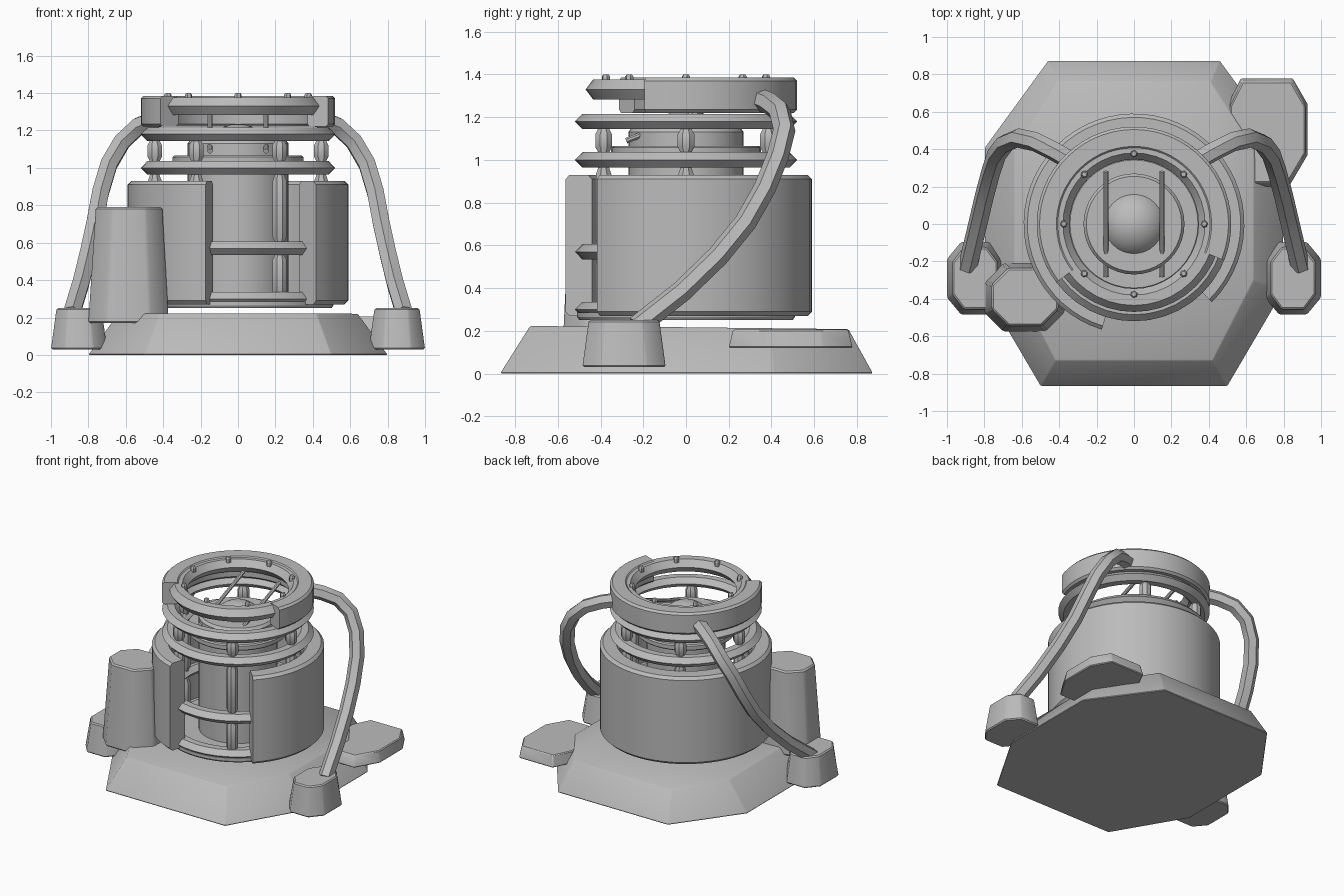
import bpy, bmesh, math
from mathutils import Vector

if "Cube" in bpy.data.objects:
    bpy.data.objects.remove(bpy.data.objects["Cube"])

grey = bpy.data.materials.new("plain grey")
grey.diffuse_color = (0.5, 0.5, 0.5, 1)
grey.use_nodes = True
grey.node_tree.nodes["Principled BSDF"].inputs["Base Color"].default_value = grey.diffuse_color


def finish(bm, name, angle=30):
    """Turn a bmesh into a named, shaded object."""
    bmesh.ops.recalc_face_normals(bm, faces=bm.faces)
    me = bpy.data.meshes.new(name)
    bm.to_mesh(me)
    bm.free()
    me.materials.append(grey)
    ob = bpy.data.objects.new(name, me)
    bpy.context.collection.objects.link(ob)
    bpy.ops.object.select_all(action='DESELECT')
    ob.select_set(True)
    bpy.context.view_layer.objects.active = ob
    bpy.ops.object.shade_smooth_by_angle(angle=math.radians(angle))
    return ob


def sweep(name, profile, start=0, end=360, n=40):
    """Revolve a closed (radius, z) profile around z, fully or over an arc."""
    bm = bmesh.new()
    full = end - start >= 360
    rows = []
    for i in range(n if full else n + 1):
        a = math.radians(start + (end - start) * i / n)
        rows.append([bm.verts.new((r * math.cos(a), r * math.sin(a), z)) for r, z in profile])
    k = len(profile)
    for i in range(n):
        p, q = rows[i], rows[(i + 1) % len(rows)]
        for j in range(k):
            bm.faces.new((p[j], q[j], q[(j + 1) % k], p[(j + 1) % k]))
    if not full:
        bm.faces.new(rows[0])
        bm.faces.new(rows[-1])
    return finish(bm, name)


def block(r0, r1, z0, z1, c=0.02):
    """Rectangular section with chamfered corners."""
    return [(r0 + c, z0), (r1 - c, z0), (r1, z0 + c), (r1, z1 - c),
            (r1 - c, z1), (r0 + c, z1), (r0, z1 - c), (r0, z0 + c)]


def hexagon(r0, r1, z, h):
    """Pointed section used by the cage rings."""
    e = 0.035
    return [(r0, z), (r0 + e, z - h), (r1 - e, z - h), (r1, z), (r1 - e, z + h), (r0 + e, z + h)]


def loft(name, layers, bevel=0.0):
    """Stack matching outlines given as lists of points."""
    bm = bmesh.new()
    rows = [[bm.verts.new(p) for p in layer] for layer in layers]
    k = len(rows[0])
    for p, q in zip(rows, rows[1:]):
        for j in range(k):
            bm.faces.new((p[j], p[(j + 1) % k], q[(j + 1) % k], q[j]))
    bm.faces.new(rows[0])
    bm.faces.new(rows[-1])
    if bevel:
        bmesh.ops.bevel(bm, geom=bm.edges[:], offset=bevel, segments=1, affect='EDGES')
    return finish(bm, name)


def octagon(x0, x1, y0, y1, cx, cy, z):
    return [(x, y, z) for x, y in ((x0 + cx, y0), (x1 - cx, y0), (x1, y0 + cy), (x1, y1 - cy),
                                   (x1 - cx, y1), (x0 + cx, y1), (x0, y1 - cy), (x0, y0 + cy))]


def rod(name, path, radius, n=8):
    """Sweep a round section along a path; radius may vary per point."""
    pts = [Vector(p) for p in path]
    radii = radius if isinstance(radius, list) else [radius] * len(pts)
    layers, side = [], None
    for i, p in enumerate(pts):
        t = (pts[min(i + 1, len(pts) - 1)] - pts[max(i - 1, 0)]).normalized()
        if side is None:
            side = t.orthogonal()
        side = (side - t * side.dot(t)).normalized()
        up = t.cross(side)
        layers.append([p + radii[i] * (math.cos(a) * side + math.sin(a) * up)
                       for a in (math.tau * (k + 0.5) / n for k in range(n))])
    return loft(name, layers)


# Ground slab and loose stone
half_low = [(0.50, -0.87), (0.80, -0.36), (0.80, 0.41), (0.46, 0.875)]
half_top = [(0.42, -0.73), (0.64, -0.30), (0.64, 0.40), (0.41, 0.76)]
top_z = [0.222, 0.22, 0.212, 0.208]
low = [(x, y, 0) for x, y in half_low]
top = [(x, y, z) for (x, y), z in zip(half_top, top_z)]
flip = lambda pts: [(-x, y, z) for x, y, z in reversed(pts)]
loft("ground_slab", [low + flip(low), top + flip(top)], 0.006)
stone = [(0.57, 0.78), (0.85, 0.78), (0.93, 0.64), (0.93, 0.37), (0.83, 0.2), (0.62, 0.2),
         (0.5, 0.37), (0.5, 0.64)]
loft("flat_stone", [[(x, y, 0.12) for x, y in stone],
                    [(0.715 + (x - 0.715) * 0.93, 0.49 + (y - 0.49) * 0.93, 0.205) for x, y in stone]], 0.006)

# Side cabinet
loft("cabinet", [octagon(-0.80, -0.37, -0.575, -0.21, 0.1, 0.1, 0.17),
                 octagon(-0.76, -0.405, -0.545, -0.235, 0.09, 0.09, 0.79)], 0.01)

# Feet and curved arms on both sides
arm = [(0.36, 0.35, 1.28), (0.43, 0.39, 1.265), (0.53, 0.44, 1.225), (0.62, 0.46, 1.14),
       (0.69, 0.43, 1.02), (0.735, 0.37, 0.87), (0.765, 0.28, 0.71), (0.80, 0.15, 0.55),
       (0.84, -0.02, 0.385), (0.89, -0.23, 0.22)]
for s, side in ((1, "right"), (-1, "left")):
    lower = octagon(0.70, 1.0, -0.485, -0.095, 0.075, 0.09, 0.03)
    upper = octagon(0.73, 0.97, -0.455, -0.125, 0.06, 0.08, 0.25)
    loft("foot_" + side, [[(s * x, y, z) for x, y, z in o] for o in (lower, upper)], 0.008)
    rod("arm_" + side, [(s * x, y, z) for x, y, z in arm], 0.052, 6)

# Drum shell, open at the front, and its floor
sweep("drum_shell", block(0.46, 0.59, 0.27, 0.93), -45, 253, 48)
sweep("drum_floor", [(0, 0.25), (0.50, 0.25), (0.51, 0.265), (0.51, 0.285), (0, 0.285)])

# Cage rings and posts
for i, z in enumerate((0.30, 0.57, 1.0, 1.18)):
    sweep("cage_ring_%d" % (i + 1), hexagon(0.40, 0.52, z, 0.036))
for i in range(6):
    a = math.radians(60 * i)
    x, y = 0.445 * math.cos(a), 0.445 * math.sin(a)
    levels = [(0.31, 0.025), (0.34, 0.04), (0.51, 0.04), (0.54, 0.025), (0.60, 0.025), (0.63, 0.04),
              (0.93, 0.04), (0.97, 0.025), (1.03, 0.025), (1.06, 0.042), (1.12, 0.042), (1.15, 0.025)]
    rod("cage_post_%d" % (i + 1), [(x, y, z) for z, r in levels], [r for z, r in levels])

# Inner column, collar, dome and slanted rods
sweep("inner_column", [(0, 0.27), (0.27, 0.27), (0.27, 1.13), (0.255, 1.15), (0, 1.15)])
sweep("column_collar", block(0.25, 0.35, 1.02, 1.065, 0.008))
bm = bmesh.new()
bmesh.ops.create_uvsphere(bm, u_segments=32, v_segments=16, radius=0.19)
bmesh.ops.translate(bm, verts=bm.verts, vec=(0, 0, 1.045))
finish(bm, "dome")
for s in (-1, 1):
    rod("slanted_rod", [(s * 0.15, -0.28, 1.09), (s * 0.15, 0.28, 1.31)], 0.014)

# Top ring, its outer shell and bolts
sweep("top_ring", hexagon(0.345, 0.47, 1.33, 0.047))
sweep("top_shell", block(0.40, 0.52, 1.22, 1.385, 0.015), -22, 217, 40)
for i in range(8):
    a = math.tau * i / 8
    x, y = 0.375 * math.cos(a), 0.375 * math.sin(a)
    rod("bolt_%d" % (i + 1), [(x, y, 1.36), (x, y, 1.39), (x, y, 1.40)], [0.02, 0.02, 0.013], 6)
